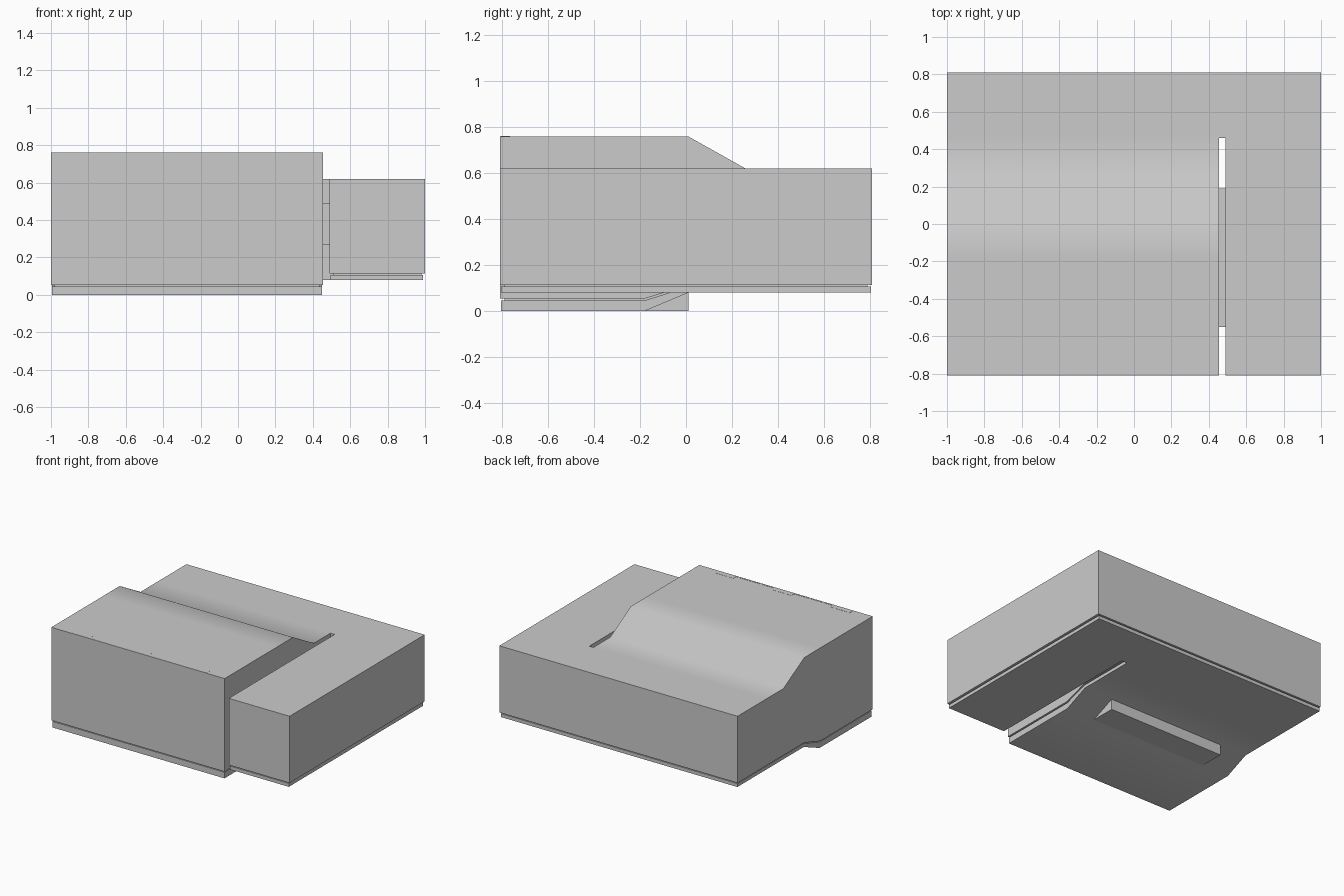
import bpy, bmesh, math

if "Cube" in bpy.data.objects:
    bpy.data.objects.remove(bpy.data.objects["Cube"])

ROWS = [-0.81, -0.18, 0.01, 0.26, 0.46, 0.81]
SLOT_END = 4          # row index where the slot stops


def finish(bm, name, smooth=True):
    bmesh.ops.remove_doubles(bm, verts=bm.verts, dist=1e-5)
    bmesh.ops.recalc_face_normals(bm, faces=bm.faces)
    me = bpy.data.meshes.new(name)
    bm.to_mesh(me)
    bm.free()
    ob = bpy.data.objects.new(name, me)
    bpy.context.collection.objects.link(ob)
    if smooth:
        bpy.ops.object.select_all(action='DESELECT')
        ob.select_set(True)
        bpy.context.view_layer.objects.active = ob
        bpy.ops.object.shade_smooth_by_angle(angle=math.radians(30))
    return ob


def slotted_slab(name, xs, ys, left_top, left_bottom, top, bottom):
    """Three columns in x; the middle one is the open slot up to SLOT_END."""
    bm = bmesh.new()

    def filled(c, r):
        return 0 <= c < 3 and 0 <= r < len(ys) - 1 and (c != 1 or r >= SLOT_END)

    def z(c, i, up):
        if c == 0:
            return (left_top if up else left_bottom)[i]
        return top if up else bottom

    def face(pts):
        bm.faces.new([bm.verts.new(p) for p in pts])

    for c in range(3):
        for r in range(len(ys) - 1):
            if not filled(c, r):
                continue
            ring = [(c, r), (c + 1, r), (c + 1, r + 1), (c, r + 1)]
            nbr = [(c, r - 1), (c + 1, r), (c, r + 1), (c - 1, r)]
            hi = [(xs[i], ys[j], z(c, j, True)) for i, j in ring]
            lo = [(xs[i], ys[j], z(c, j, False)) for i, j in ring]
            face(hi)
            face(lo[::-1])
            for k in range(4):
                if not filled(*nbr[k]):
                    n = (k + 1) % 4
                    face([lo[k], lo[n], hi[n], hi[k]])
    return finish(bm, name)


def prism(name, outline, axis, a, b):
    """Extrude an outline along x (outline is y,z) or z (outline is x,y)."""
    bm = bmesh.new()
    vs = [bm.verts.new((a, p, q) if axis == 'x' else (p, q, a)) for p, q in outline]
    ret = bmesh.ops.extrude_face_region(bm, geom=[bm.faces.new(vs)], use_keep_orig=True)
    vec = (b - a, 0, 0) if axis == 'x' else (0, 0, b - a)
    bmesh.ops.translate(bm, vec=vec, verts=[v for v in ret['geom'] if isinstance(v, bmesh.types.BMVert)])
    return finish(bm, name, False)


def inset_rows(d):
    return [ROWS[0] + d] + ROWS[1:-1] + [ROWS[-1] - d]


# main housing with raised left section
G = 0.004
seam = [0.05, 0.05, 0.11, 0.11, 0.11, 0.11]
slotted_slab("housing", [-1, 0.455, 0.49, 1], ROWS,
             [0.76, 0.76, 0.76, 0.62, 0.62, 0.62], [s + G for s in seam], 0.62, 0.11 + G)

# recessed core that shows as a dark seam
slotted_slab("seam_core", [-0.98, 0.435, 0.51, 0.98], inset_rows(0.02),
             [s + G for s in seam], [s - G for s in seam], 0.11 + G, 0.11 - G)

# base plate
slotted_slab("base_plate", [-0.995, 0.45, 0.495, 0.99], inset_rows(0.005),
             [s - G for s in seam], [0, 0, 0.08, 0.08, 0.08, 0.08], 0.11 - G, 0.08)

# wedge step under the base plate
prism("base_step", [(-0.18, 0), (0.01, 0), (0.01, 0.081), (-0.18, 0.001)], 'x', -0.77, 0.21)

# bar joining the two sections across the slot
prism("slot_bar", [(-0.55, 0.27), (0.19, 0.27), (0.19, 0.49), (-0.55, 0.49)], 'x', 0.455, 0.49)

# paper-thin strip with three tabs along the front top edge
y0, y1, y2 = -0.808, -0.795, -0.765
outline = [(-0.84, y0), (0.30, y0)]
for a, b in ((0.30, 0.14), (-0.19, -0.35), (-0.68, -0.84)):
    outline += [(a, y1), (a, y2), (b, y2), (b, y1)]
outline = [p for p in outline if p not in ((0.30, y1), (-0.84, y1))]
prism("top_edge_strip", outline, 'z', 0.759, 0.761)
